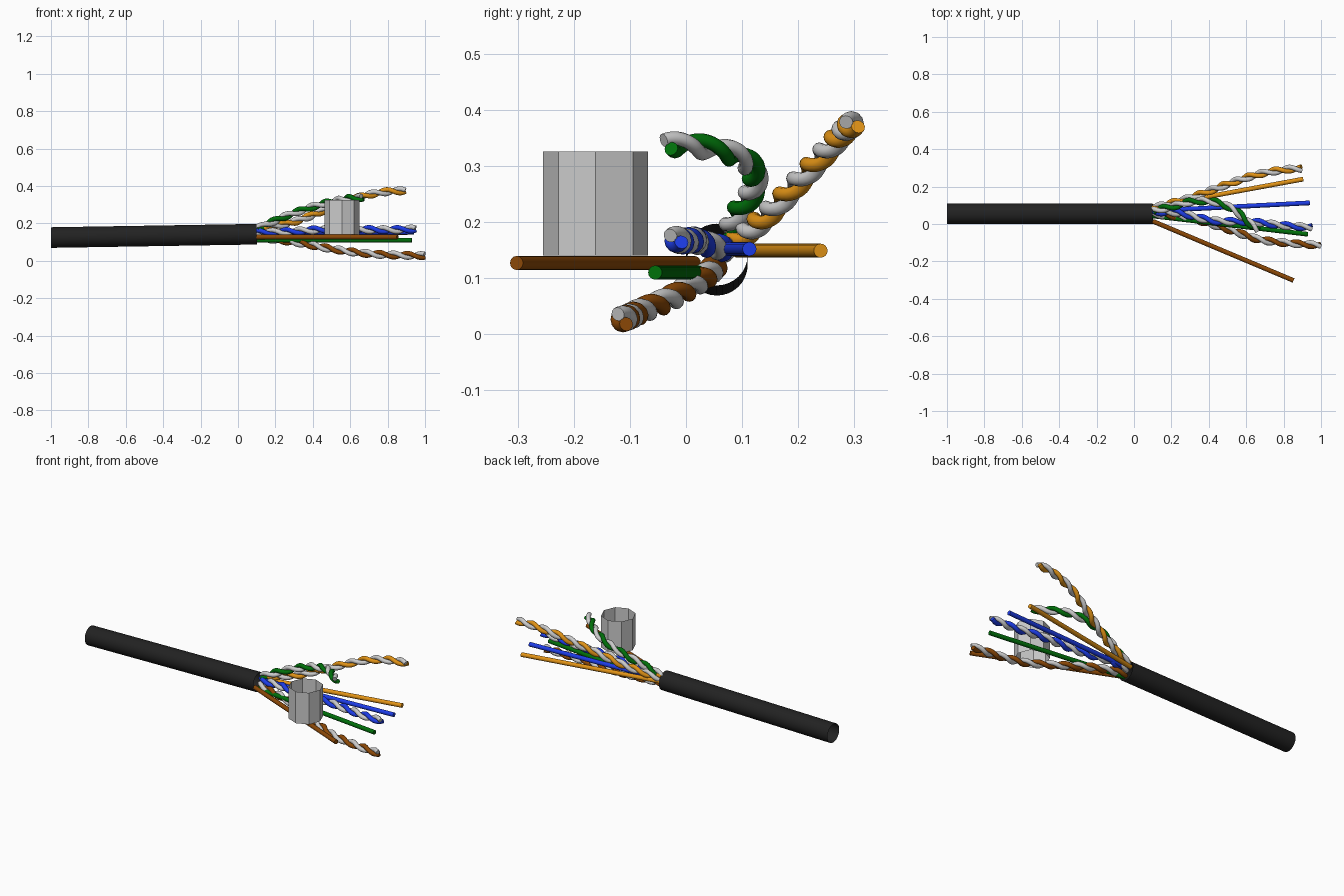
import bpy, bmesh, math
from mathutils import Vector

if "Cube" in bpy.data.objects:
    bpy.data.objects.remove(bpy.data.objects["Cube"])


def material(name, rgb):
    m = bpy.data.materials.new(name)
    m.diffuse_color = (*rgb, 1)
    m.use_nodes = True
    m.node_tree.nodes["Principled BSDF"].inputs["Base Color"].default_value = m.diffuse_color
    return m


MATS = {
    "orange": material("orange", (0.75, 0.29, 0.008)),
    "green": material("green", (0.0, 0.16, 0.003)),
    "blue": material("blue", (0.012, 0.045, 0.8)),
    "brown": material("brown", (0.26, 0.065, 0.002)),
    "black": material("black", (0.016, 0.016, 0.016)),
}


def sweep(name, pts, r, mat=None, sides=16, caps=True, smooth=True):
    """Round tube along a list of points."""
    pts = [Vector(p) for p in pts]
    bm = bmesh.new()
    rings = []
    for i, p in enumerate(pts):
        n, b = frame(pts[min(i + 1, len(pts) - 1)] - pts[max(i - 1, 0)])
        rings.append([bm.verts.new(p + r * (n * math.cos(a) + b * math.sin(a)))
                      for a in (2 * math.pi * k / sides for k in range(sides))])
    for r0, r1 in zip(rings, rings[1:]):
        for k in range(sides):
            j = (k + 1) % sides
            bm.faces.new((r0[k], r0[j], r1[j], r1[k])).smooth = smooth
    if caps:
        bm.faces.new(rings[0][::-1])
        bm.faces.new(rings[-1])
    me = bpy.data.meshes.new(name)
    bm.to_mesh(me)
    bm.free()
    ob = bpy.data.objects.new(name, me)
    bpy.context.collection.objects.link(ob)
    if mat:
        me.materials.append(MATS[mat])
    if smooth:
        bpy.ops.object.select_all(action='DESELECT')
        ob.select_set(True)
        bpy.context.view_layer.objects.active = ob
        bpy.ops.object.shade_smooth_by_angle(angle=math.radians(40))
    return ob


def frame(t):
    """Side and up vectors of a path direction."""
    t = t.normalized()
    up = Vector((1, 0, 0)) if abs(t.z) > 0.99 else Vector((0, 0, 1))
    n = up.cross(t).normalized()
    return n, t.cross(n)


def spline(ctrl, steps=24):
    """Catmull-Rom curve through the control points."""
    c = [Vector(p) for p in ctrl]
    c = [2 * c[0] - c[1]] + c + [2 * c[-1] - c[-2]]
    out = []
    for i in range(1, len(c) - 2):
        p0, p1, p2, p3 = c[i - 1:i + 3]
        for k in range(steps):
            u = k / steps
            out.append(0.5 * (2 * p1 + (p2 - p0) * u + (2 * p0 - 5 * p1 + 4 * p2 - p3) * u * u
                              + (3 * p1 - p0 - 3 * p2 + p3) * u ** 3))
    return out + [c[-2]]


def twisted_pair(colour, ctrl, end_angle, pitch=0.15, offset=0.0115, r=0.0125):
    path = spline(ctrl)
    s = [0.0]
    for a, b in zip(path, path[1:]):
        s.append(s[-1] + (b - a).length)
    for label, mat, turn in ((colour, colour, 0), ("white", None, math.pi)):
        pts = []
        for i, p in enumerate(path):
            n, b = frame(path[min(i + 1, len(path) - 1)] - path[max(i - 1, 0)])
            a = math.radians(end_angle) + turn - 2 * math.pi * (s[-1] - s[i]) / pitch
            pts.append(p + offset * (n * math.cos(a) + b * math.sin(a)))
        sweep(f"{colour}_pair_{label}_strand", pts, r, mat, sides=12)


# outer cable jacket, open at both ends
sweep("cable_jacket", [(-1, 0.055, 0.124), (0.1, 0.055, 0.142)], 0.055, "black", 32, caps=False)

# straight single wires
for colour, y0, y1, x1, z in (("orange", 0.092, 0.24, 0.905, 0.149),
                              ("blue", 0.07, 0.113, 0.94, 0.152),
                              ("green", 0.043, -0.055, 0.93, 0.11),
                              ("brown", 0.015, -0.302, 0.853, 0.127)):
    sweep(f"{colour}_straight_wire", [(0.1, y0, z), (x1, y1, z)], 0.0125, colour)

# twisted pairs fanning out of the jacket
twisted_pair("orange", [(0.1, 0.085, 0.165), (0.3, 0.14, 0.208), (0.5, 0.213, 0.285),
                        (0.66, 0.265, 0.343), (0.8, 0.29, 0.37), (0.895, 0.296, 0.374)], -20)
twisted_pair("green", [(0.1, 0.072, 0.17), (0.2, 0.092, 0.215), (0.3, 0.118, 0.255),
                       (0.42, 0.12, 0.295), (0.53, 0.08, 0.322), (0.6, 0.02, 0.335),
                       (0.665, -0.033, 0.338)], -40)
twisted_pair("blue", [(0.1, 0.066, 0.15), (0.24, 0.06, 0.155), (0.36, 0.03, 0.162),
                      (0.46, 0.015, 0.168), (0.62, 0.012, 0.168), (0.8, -0.008, 0.166),
                      (0.95, -0.018, 0.17)], -30)
twisted_pair("brown", [(0.1, 0.055, 0.125), (0.3, 0.03, 0.1), (0.5, -0.028, 0.064),
                       (0.66, -0.08, 0.042), (0.8, -0.1, 0.032), (0.998, -0.114, 0.027)], -50)

# open octagonal sleeve standing beside the wires
sweep("octagonal_sleeve", [(0.555, -0.161, 0.14), (0.555, -0.161, 0.326)], 0.0935,
      sides=8, caps=False, smooth=False)
